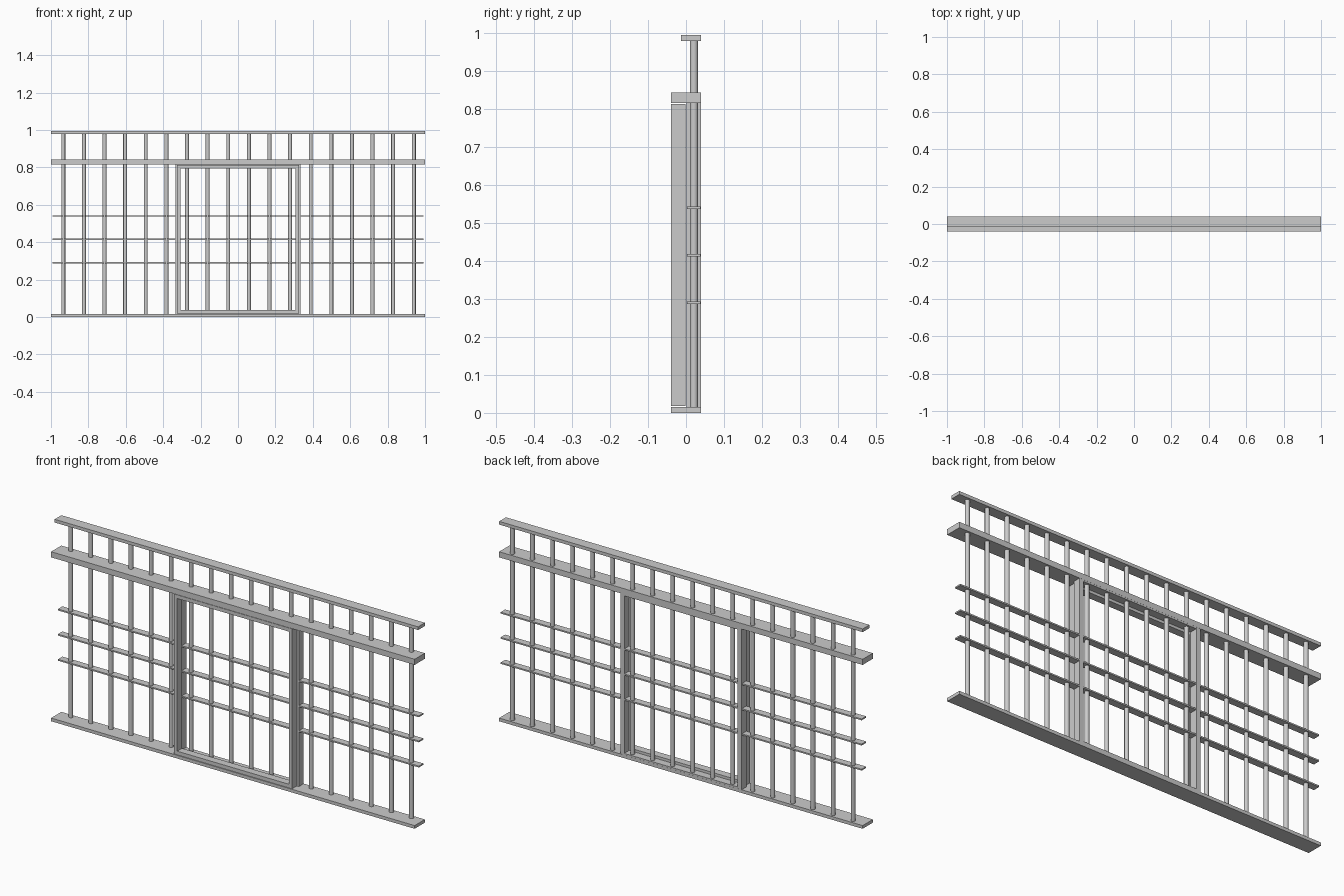
import bpy

if "Cube" in bpy.data.objects:
    bpy.data.objects.remove(bpy.data.objects["Cube"])


def box(name, x0, x1, y0, y1, z0, z1):
    """Axis-aligned box from its limits."""
    bpy.ops.mesh.primitive_cube_add(size=1, location=((x0 + x1) / 2, (y0 + y1) / 2, (z0 + z1) / 2))
    ob = bpy.context.object
    ob.name = name
    ob.scale = (x1 - x0, y1 - y0, z1 - z0)
    bpy.ops.object.transform_apply(location=False, rotation=False, scale=True)
    return ob


def frame(name, outer, width, y0, y1, z0, z1, rail):
    """Rectangular frame: two posts, a header and a threshold."""
    for s, side in ((-1, "left"), (1, "right")):
        a, b = sorted((s * outer, s * (outer - width)))
        box(f"{name}_{side}_post", a, b, y0, y1, z0, z1)
    inner = outer - width
    box(f"{name}_header", -inner, inner, y0, y1, z1 - rail, z1)
    box(f"{name}_threshold", -inner, inner, y0, y1, z0, z0 + rail)


# Long horizontal rails
box("bottom_sill", -1, 1, -0.04, 0.04, 0.0, 0.016)
box("main_beam", -1, 1, -0.04, 0.04, 0.815, 0.843)
box("top_rail", -1, 1, -0.013, 0.04, 0.978, 0.994)

# Flat cross slats
for i, z in enumerate((0.29, 0.415, 0.54)):
    box(f"cross_slat_{i + 1}", -0.993, 0.993, 0.003, 0.038, z - 0.0035, z + 0.0035)

# Round vertical bars
count = 18
for i in range(count):
    x = -0.934 + i * 1.874 / (count - 1)
    bpy.ops.mesh.primitive_cylinder_add(vertices=16, radius=0.0105, depth=0.972, location=(x, 0.021, 0.496))
    bpy.context.object.name = f"vertical_bar_{i + 1}"
    bpy.ops.object.shade_smooth_by_angle()

# Fixed doorway frame at the back and the slimmer door frame in front of it
frame("doorway_frame", 0.334, 0.022, 0.001, 0.0395, 0.016, 0.815, 0.008)
frame("door_frame", 0.325, 0.018, -0.039, -0.001, 0.018, 0.813, 0.018)
